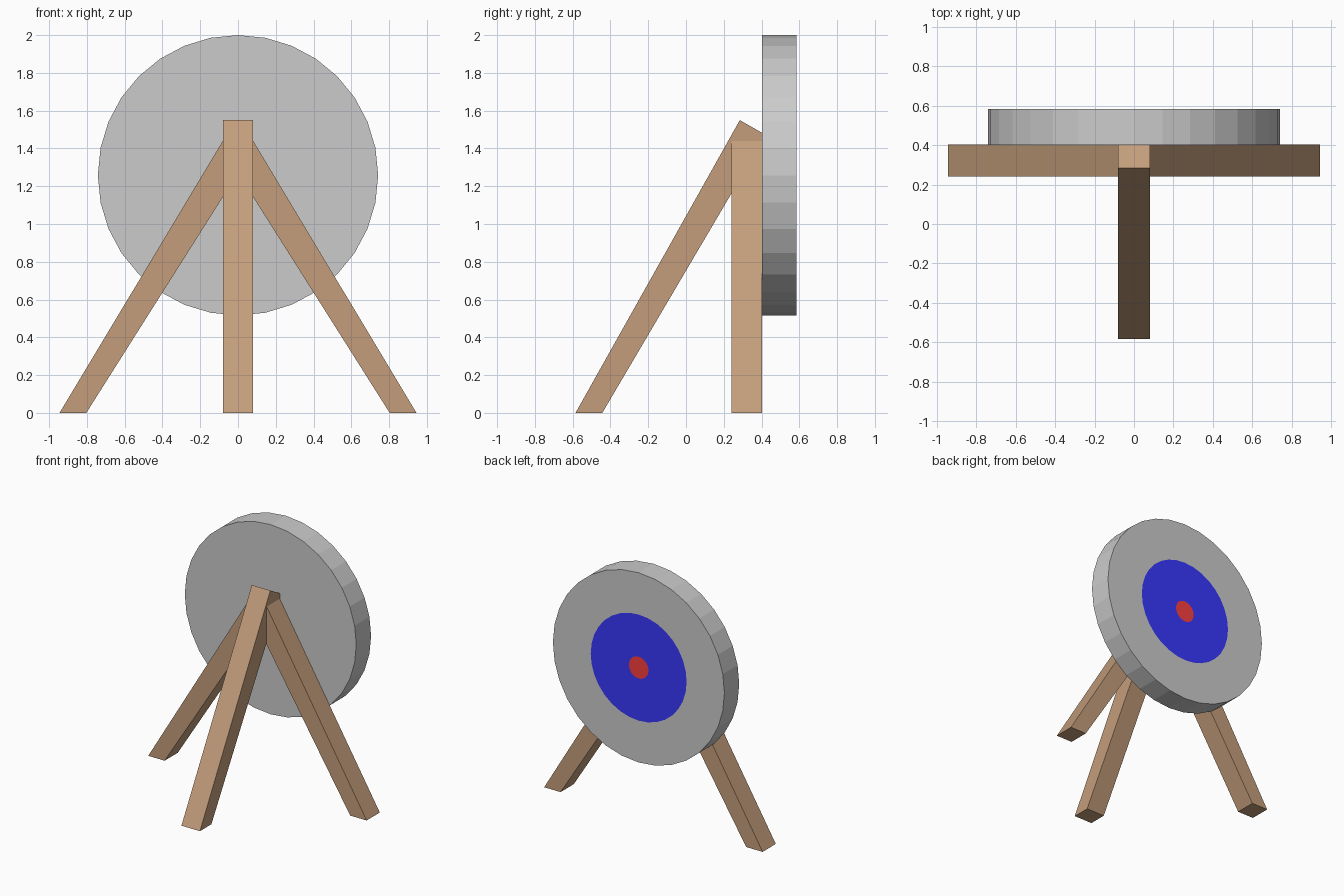
import bpy, bmesh, math
from mathutils import Matrix, Vector

if "Cube" in bpy.data.objects:
    bpy.data.objects.remove(bpy.data.objects["Cube"])


def material(name, rgb):
    m = bpy.data.materials.new(name)
    m.diffuse_color = (*rgb, 1)
    m.use_nodes = True
    m.node_tree.nodes["Principled BSDF"].inputs["Base Color"].default_value = m.diffuse_color
    return m


wood = material("wood", (0.55, 0.34, 0.2))
grey = material("grey", (0.8, 0.8, 0.8))
blue = material("blue", (0.04, 0.04, 0.98))
red = material("red", (0.95, 0.05, 0.05))


def add_object(name, bm, mats):
    bmesh.ops.recalc_face_normals(bm, faces=bm.faces)
    me = bpy.data.meshes.new(name)
    bm.to_mesh(me)
    bm.free()
    for m in mats:
        me.materials.append(m)
    ob = bpy.data.objects.new(name, me)
    bpy.context.collection.objects.link(ob)
    return ob


def leg(name, profile, offset):
    """Extrude a tapered side profile along the offset vector."""
    bm = bmesh.new()
    face = bm.faces.new([bm.verts.new(p) for p in profile])
    ext = bmesh.ops.extrude_face_region(bm, geom=[face], use_keep_orig=True)
    verts = [g for g in ext["geom"] if isinstance(g, bmesh.types.BMVert)]
    bmesh.ops.translate(bm, verts=verts, vec=Vector(offset))
    return add_object(name, bm, [wood])


# Sloping front leg, its top buried slightly in the disc
front = [(-0.585, 0), (0.285, 1.55), (0.423, 1.471), (-0.443, 0)]
leg("front_leg", [(-0.08, y, z) for y, z in front], (0.16, 0, 0))

# Splayed side legs, tops hidden inside the front leg
side = [(0.945, 0), (0.07, 1.457), (-0.068, 1.377), (0.803, 0)]
for name, s in (("left_leg", -1), ("right_leg", 1)):
    leg(name, [(s * x, 0.24, z) for x, z in side], (0, 0.163, 0))

# Target disc with coloured rings inset into its back face
R, SIDES = 0.742, 32
bm = bmesh.new()
bmesh.ops.create_cone(bm, cap_ends=True, segments=SIDES, radius1=R, radius2=R,
                      depth=0.183,
                      matrix=Matrix.Translation((0, 0.4935, 1.258))
                      @ Matrix.Rotation(-math.pi / 2, 4, 'X'))
bm.normal_update()
centre = max(bm.faces, key=lambda f: f.calc_center_median().y)
radius = R
for index, r in ((1, 0.415), (2, 0.085)):
    bmesh.ops.inset_region(bm, faces=[centre], use_even_offset=True,
                           thickness=(radius - r) * math.cos(math.pi / SIDES))
    centre.material_index = index
    radius = r
add_object("target_disc", bm, [grey, blue, red])
